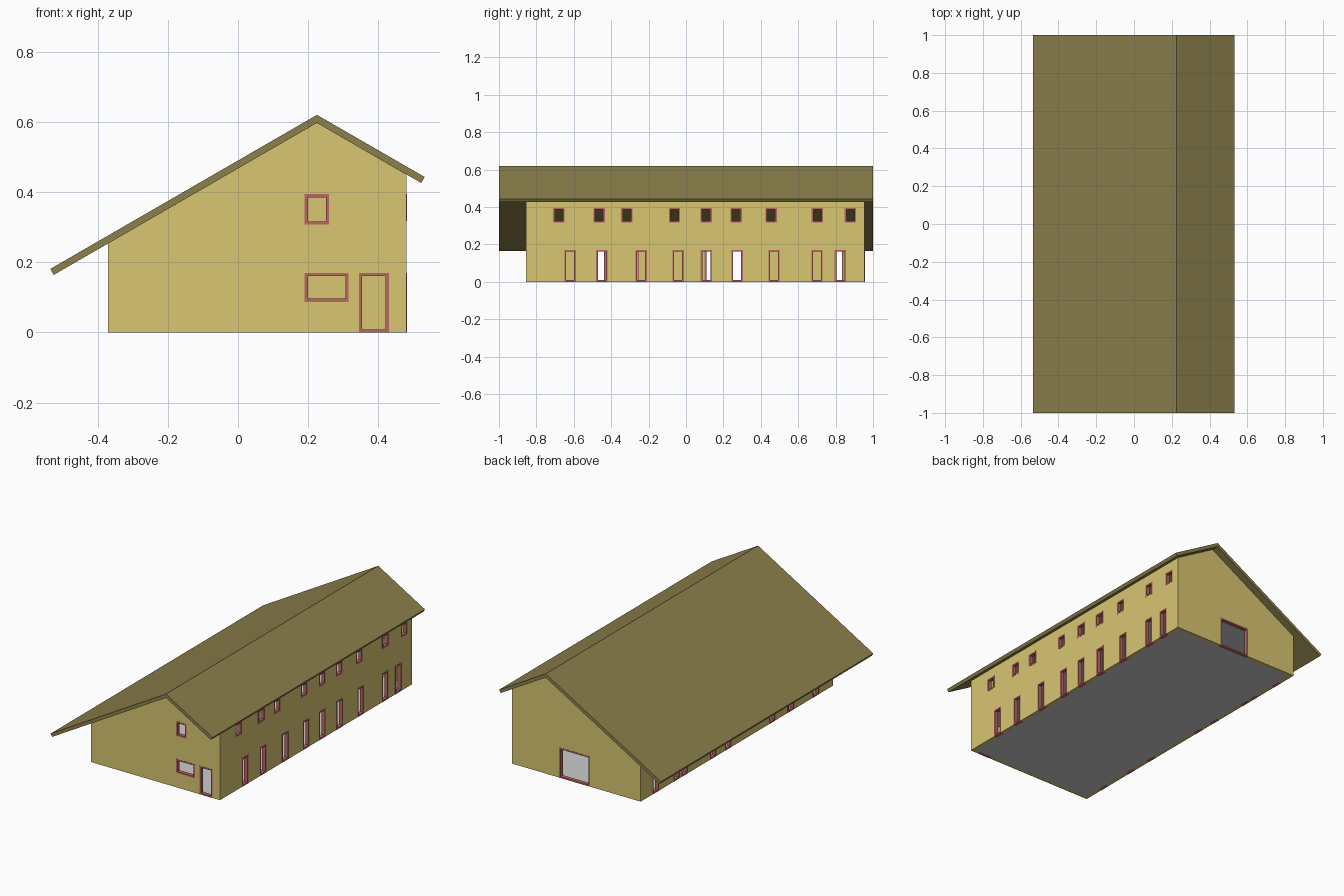
import bpy, bmesh, math
from mathutils import Matrix, Vector

if "Cube" in bpy.data.objects:
    bpy.data.objects.remove(bpy.data.objects["Cube"])

X0, X1, Y0, Y1 = -0.37, 0.48, -0.855, 0.955   # wall outline
T = 0.02                                      # wall thickness
RIDGE, SLOPE = 0.225, math.tan(math.radians(30))
UNDER, OVER = 0.597, 0.62                     # ridge heights below and above the roof


def material(name, rgb):
    m = bpy.data.materials.new(name)
    m.diffuse_color = (*rgb, 1)
    m.use_nodes = True
    m.node_tree.nodes["Principled BSDF"].inputs["Base Color"].default_value = m.diffuse_color
    return m


def finish(name, bm, mat=None):
    bmesh.ops.recalc_face_normals(bm, faces=bm.faces)
    me = bpy.data.meshes.new(name)
    bm.to_mesh(me)
    bm.free()
    ob = bpy.data.objects.new(name, me)
    bpy.context.collection.objects.link(ob)
    if mat:
        me.materials.append(mat)
    return ob


def add_box(bm, lo, hi):
    lo, hi = Vector(lo), Vector(hi)
    bmesh.ops.create_cube(bm, size=1, matrix=Matrix.Translation((lo + hi) / 2)
                          @ Matrix.Diagonal((*(hi - lo), 1)))


def box(name, lo, hi, mat=None):
    bm = bmesh.new()
    add_box(bm, lo, hi)
    return finish(name, bm, mat)


def prism(name, profile, y0, y1, mat):
    bm = bmesh.new()
    face = bm.faces.new([bm.verts.new((x, y0, z)) for x, z in profile])
    ext = bmesh.ops.extrude_face_region(bm, geom=[face])
    bmesh.ops.translate(bm, vec=(0, y1 - y0, 0),
                        verts=[v for v in ext["geom"] if isinstance(v, bmesh.types.BMVert)])
    return finish(name, bm, mat)


def under(x):
    return UNDER - abs(x - RIDGE) * SLOPE


wall_mat = material("wall_yellow", (0.69, 0.565, 0.168))
roof_mat = material("roof_olive", (0.262, 0.216, 0.072))
frame_mat = material("frame_red", (0.48, 0.138, 0.127))

# Roof: bent slab with square-cut eaves
prism("roof", [(-0.535, 0.181), (RIDGE, OVER), (0.532, 0.443),
               (0.522, 0.426), (RIDGE, UNDER), (-0.525, 0.164)], -1, 1, roof_mat)

# Walls: gabled shell
walls = prism("walls", [(X0, 0), (X1, 0), (X1, under(X1)), (RIDGE, UNDER), (X0, under(X0))],
              Y0, Y1, wall_mat)

# Floors
box("ground_floor", (X0 + T, Y0 + T, 0), (X1 - T, Y1 - T, 0.005))
box("upper_floor", (X0 + T, Y0 + T, 0.215), (X1 - T, Y1 - T, 0.235))

# Openings: (wall, start, end, bottom, top)
D = 0.17
openings = [("front", 0.345, 0.43, 0, D), ("front", 0.19, 0.315, 0.087, D),
            ("front", 0.19, 0.26, 0.307, 0.394), ("back", -0.035, 0.167, 0, 0.18)]
for y in (-0.65, -0.48, -0.27, -0.073, 0.078, 0.243, 0.44, 0.67, 0.795):
    openings.append(("right", y, y + 0.061, 0, D))
for y in (-0.71, -0.495, -0.347, -0.092, 0.077, 0.238, 0.425, 0.672, 0.848):
    openings.append(("right", y, y + 0.061, 0.317, 0.395))
for y in (-0.725, -0.49, -0.312, 0.10, 0.243, 0.512, 0.587, 0.782):
    openings.append(("left", y, y + 0.061, 0, D))

PLANES = {"front": (Y0, Y0 + T), "back": (Y1 - T, Y1),
          "right": (X1 - T, X1), "left": (X0, X0 + T)}


def span(side, a0, a1, z0, z1, pad):
    d0, d1 = PLANES[side][0] - pad, PLANES[side][1] + pad
    if side in ("front", "back"):
        return (a0, d0, z0), (a1, d1, z1)
    return (d0, a0, z0), (d1, a1, z1)


# Frames and the matching cutters
holes, frames, W = bmesh.new(), bmesh.new(), 0.009
for side, a0, a1, z0, z1 in openings:
    add_box(holes, *span(side, a0, a1, z0 if z0 else -0.02, z1, 0.01))
    for part in ((a0, a0 + W, z0, z1), (a1 - W, a1, z0, z1),
                 (a0 + W, a1 - W, z0, z0 + W), (a0 + W, a1 - W, z1 - W, z1)):
        add_box(frames, *span(side, *part, 0.001))
finish("door_and_window_frames", frames, frame_mat)

# Hollow the house, then cut the openings
room = box("room_cutter", (X0 + T, Y0 + T, -0.1), (X1 - T, Y1 - T, 1))
for cutter in (room, finish("opening_cutter", holes)):
    mod = walls.modifiers.new(cutter.name, "BOOLEAN")
    mod.operation, mod.solver, mod.object = "DIFFERENCE", "EXACT", cutter
    cutter.hide_render = True
    cutter.display_type = "WIRE"
